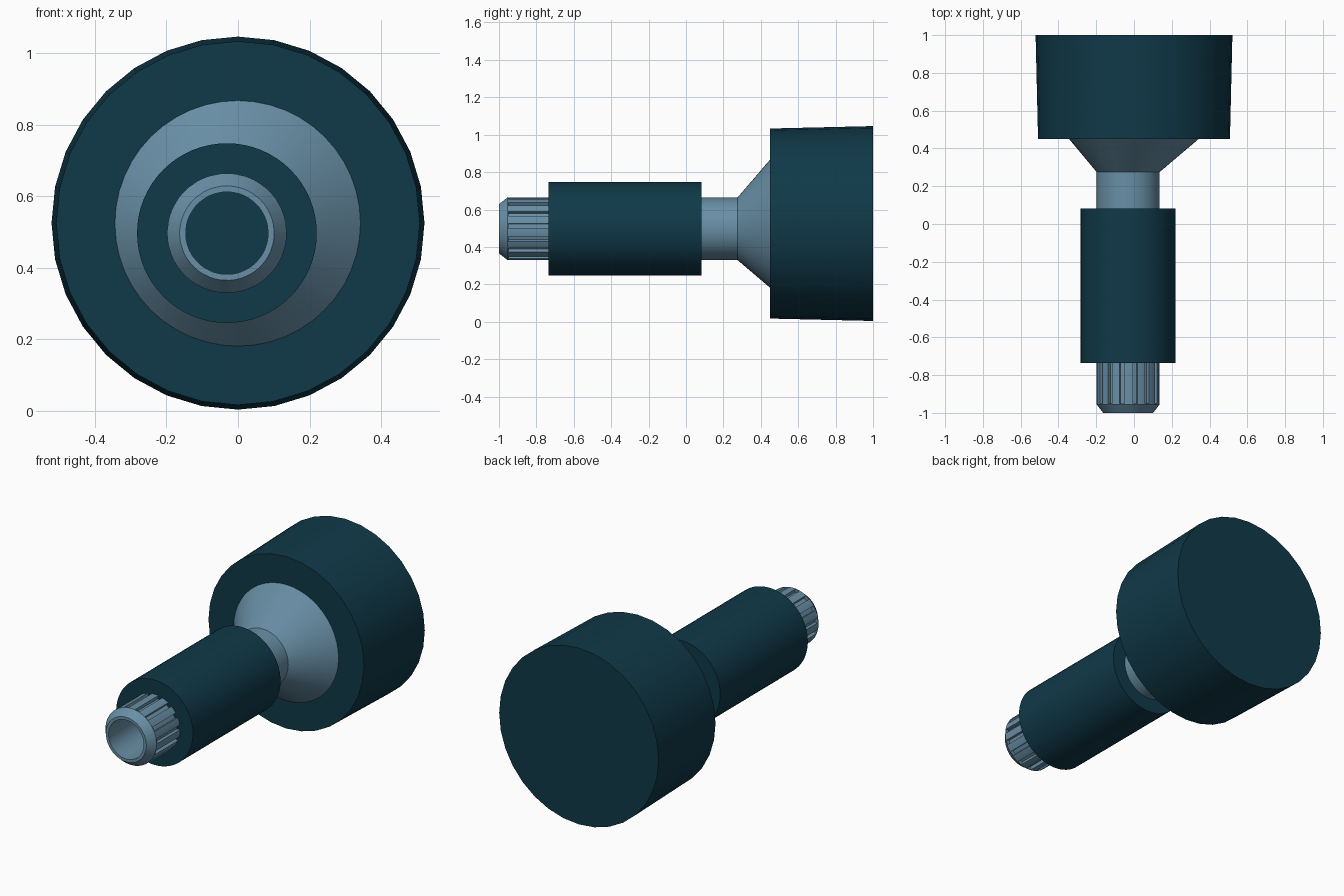
import bpy
import bmesh
from math import sin, cos, tau, radians

cube = bpy.data.objects.get("Cube")
if cube:
    bpy.data.objects.remove(cube, do_unlink=True)


def material(name, color):
    mat = bpy.data.materials.new(name)
    mat.use_nodes = True
    mat.diffuse_color = color
    bsdf = mat.node_tree.nodes["Principled BSDF"]
    bsdf.inputs["Base Color"].default_value = color
    bsdf.inputs["Roughness"].default_value = 0.6
    return mat


TEAL = material("dark teal", (0.005, 0.041, 0.065, 1))
STEEL = material("steel blue", (0.14, 0.275, 0.38, 1))

SHAFT = (-0.031, 0.497)   # x, z of the shaft axis
CAP = (0.0, 0.525)        # x, z of the cap axis


def even(sides):
    return [tau * i / sides for i in range(sides)]


def loft(name, mat, angles, rings):
    """Skin rings of (y, radius or radius function, axis), capping both ends."""
    bm = bmesh.new()
    loops = []
    for y, radius, (cx, cz) in rings:
        loop = []
        for i, a in enumerate(angles):
            r = radius(i) if callable(radius) else radius
            loop.append(bm.verts.new((cx + r * cos(a), y, cz + r * sin(a))))
        loops.append(loop)
    n = len(angles)
    for a, b in zip(loops, loops[1:]):
        for i in range(n):
            j = (i + 1) % n
            bm.faces.new((a[i], a[j], b[j], b[i]))
    bm.faces.new(loops[0])
    bm.faces.new(loops[-1])
    # grooved rings share points with the plain ring in front of them
    bmesh.ops.remove_doubles(bm, verts=bm.verts, dist=0.00001)
    bmesh.ops.recalc_face_normals(bm, faces=bm.faces)
    mesh = bpy.data.meshes.new(name)
    bm.to_mesh(mesh)
    bm.free()
    mesh.materials.append(mat)
    obj = bpy.data.objects.new(name, mesh)
    bpy.context.collection.objects.link(obj)
    bpy.ops.object.select_all(action='DESELECT')
    obj.select_set(True)
    bpy.context.view_layer.objects.active = obj
    bpy.ops.object.shade_smooth_by_angle(angle=radians(30))
    return obj


# Wide cap, slightly flared toward the back
loft("cap", TEAL, even(32), [(0.45, 0.508, CAP), (1.0, 0.521, CAP)])

# Flared neck, leaning from the shaft axis to the cap axis
loft("neck_cone", STEEL, even(48), [(0.275, 0.167, SHAFT), (0.455, 0.348, CAP)])

# Plain shaft running through the sleeve
loft("shaft", STEEL, even(48), [(0.0, 0.167, SHAFT), (0.28, 0.167, SHAFT)])

# Sleeve
loft("sleeve", TEAL, even(64), [(-0.735, 0.251, SHAFT), (0.083, 0.251, SHAFT)])

# Hollow splined tip: each tooth has a groove floor, two walls and a land
GROOVES, PHASE = 15, radians(5)
STEPS = [-4.6, -4.5, 4.5, 4.6, 9.5, 14.5]   # degrees from groove centre
spline_angles = [PHASE + tau * k / GROOVES + radians(d)
                 for k in range(GROOVES) for d in STEPS]


def grooved(i):
    return 0.147 if i % len(STEPS) in (1, 2) else 0.167


loft("splined_tip", STEEL, spline_angles, [
    (-0.5, 0.115, SHAFT),      # bore floor
    (-1.0, 0.115, SHAFT),
    (-1.0, 0.132, SHAFT),      # rim
    (-0.955, 0.167, SHAFT),    # chamfer
    (-0.95, 0.167, SHAFT),
    (-0.95, grooved, SHAFT),   # grooves
    (-0.4, grooved, SHAFT),
])
